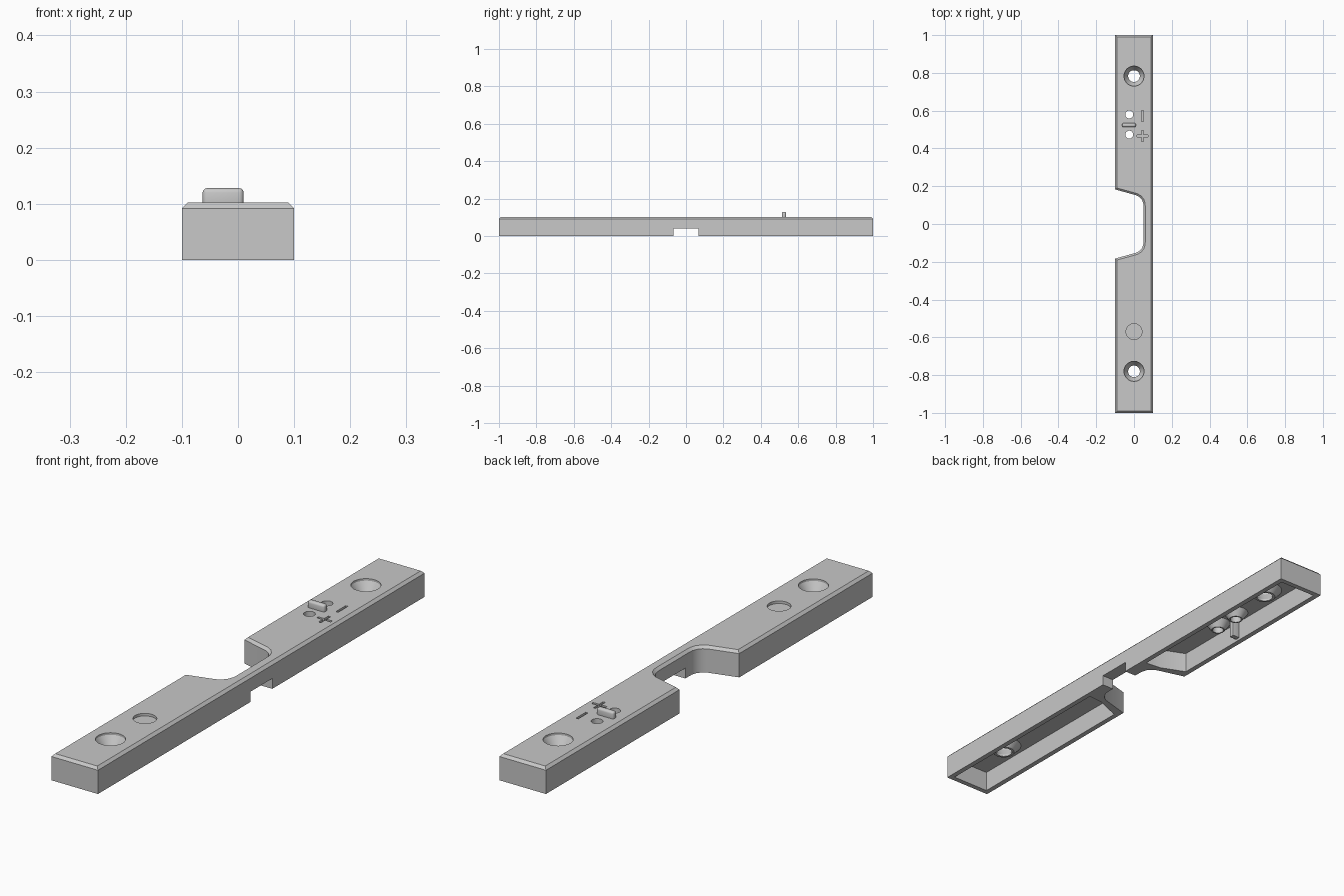
import bpy, bmesh, math
from mathutils import Matrix, Vector
from mathutils.geometry import tessellate_polygon

if "Cube" in bpy.data.objects:
    bpy.data.objects.remove(bpy.data.objects["Cube"])

HEIGHT = 0.102
CEILING = 0.08
CHAMFER = 0.01
grey = bpy.data.materials.new("matte grey")
grey.use_nodes = True
grey.diffuse_color = (0.58, 0.58, 0.58, 1)
grey.node_tree.nodes["Principled BSDF"].inputs["Base Color"].default_value = grey.diffuse_color


def finish(name, bm):
    bmesh.ops.recalc_face_normals(bm, faces=bm.faces)
    mesh = bpy.data.meshes.new(name)
    bm.to_mesh(mesh)
    bm.free()
    mesh.materials.append(grey)
    obj = bpy.data.objects.new(name, mesh)
    bpy.context.collection.objects.link(obj)
    bpy.ops.object.select_all(action="DESELECT")
    obj.select_set(True)
    bpy.context.view_layer.objects.active = obj
    bpy.ops.object.shade_smooth_by_angle(angle=math.radians(30))


def box(name, x0, x1, y0, y1, z0, z1, bevel):
    bm = bmesh.new()
    size = Matrix.Diagonal((x1 - x0, y1 - y0, z1 - z0, 1))
    centre = Matrix.Translation(((x0 + x1) / 2, (y0 + y1) / 2, (z0 + z1) / 2))
    bmesh.ops.create_cube(bm, matrix=centre @ size)
    bmesh.ops.bevel(bm, geom=bm.edges[:], offset=bevel, segments=3,
                    profile=0.5, affect="EDGES")
    finish(name, bm)


bm = bmesh.new()


def ring(outline, z):
    return [bm.verts.new((x, y, z)) for x, y in outline]


def wall(a, b, skip=()):
    n = len(a)
    for i in range(n):
        if i not in skip:
            j = (i + 1) % n
            bm.faces.new((a[i], a[j], b[j], b[i]))


def fill(*loops):
    # Flat face bounded by the first loop, with the others as holes
    verts = [v for loop in loops for v in loop]
    for tri in tessellate_polygon([[v.co for v in loop] for loop in loops]):
        bm.faces.new([verts[i] for i in tri])


def inset(outline, d):
    # Mitred offset towards the inside of a counter-clockwise outline
    result = []
    for i, p in enumerate(outline):
        p = Vector(p)
        a = (p - Vector(outline[i - 1])).normalized()
        b = (Vector(outline[(i + 1) % len(outline)]) - p).normalized()
        na, nb = Vector((-a.y, a.x)), Vector((-b.y, b.x))
        result.append(p + (na + nb) * d / (1 + na.dot(nb)))
    return result


def lathe(x, y, profile):
    # Stack of round rings from the top surface downwards
    turns = [2 * math.pi * i / 40 for i in range(40)]
    rings = [ring([(x + r * math.cos(t), y + r * math.sin(t)) for t in turns], z)
             for r, z in profile]
    for a, b in zip(rings, rings[1:]):
        wall(a, b)
    return rings[0], rings[-1]


def engrave(outline):
    top, floor = ring(outline, HEIGHT), ring(outline, HEIGHT - 0.008)
    wall(top, floor)
    fill(floor)
    return top


# Outer shell with the rounded notch, mirrored front to back
half = [(0.1, 0.067), (0.1, 1), (-0.1, 1), (-0.1, 0.183), (0.012, 0.152), (0.03, 0.142),
        (0.043, 0.126), (0.049, 0.108), (0.05, 0.09), (0.05, 0.067)]
n = len(half)
outline = half + [(x, -y) for x, y in reversed(half)]
base, slot, shoulder = (ring(outline, z) for z in (0, 0.04, HEIGHT - CHAMFER))
rim = ring(inset(outline, CHAMFER), HEIGHT)
wall(base, slot, skip=(n - 1, 2 * n - 1))
wall(slot, shoulder)
wall(shoulder, rim)

# Cable slot under the narrow bridge
bm.faces.new((slot[0], slot[n - 1], slot[n], slot[-1]))
bm.faces.new((base[0], base[n - 1], slot[n - 1], slot[0]))
bm.faces.new((base[n], base[-1], slot[-1], slot[n]))

# Countersunk screw holes and wire holes with tapered bosses below
screw = [(0.053, HEIGHT), (0.053, 0.094), (0.031, 0.06), (0.031, 0.052),
         (0.04, 0.052), (0.066, CEILING)]
wire = [(0.021, HEIGHT), (0.021, 0.05), (0.026, 0.05), (0.047, CEILING)]
rear_holes = [lathe(0, 0.783, screw), lathe(-0.025, 0.58, wire), lathe(-0.025, 0.473, wire)]
front_holes = [lathe(0, -0.78, screw)]

# Hollow underside on both sides of the notch
pocket = [(0.08, 0.98), (-0.08, 0.98), (-0.08, 0.215), (0.015, 0.175), (0.08, 0.168)]
for side, holes, sole in ((1, rear_holes, base[:n]), (-1, front_holes, base[n:])):
    shape = [(x, side * y) for x, y in pocket]
    mouth, roof = ring(shape, 0), ring(shape, CEILING)
    wall(mouth, roof)
    fill(sole, mouth)
    fill(roof, *[bottom for top, bottom in holes])

# Shallow round recess
recess, floor = lathe(0, -0.57, [(0.042, HEIGHT), (0.042, HEIGHT - 0.01)])
fill(floor)

# Engraved polarity marks: a bar, and a cross made by turning one arm
w, l = 0.005, 0.03
minus = engrave([(0.045 + x, 0.572 + y) for x, y in ((-w, -l), (w, -l), (w, l), (-w, l))])
cross = []
for turn in range(4):
    for x, y in ((l, -w), (l, w), (w, w)):
        for _ in range(turn):
            x, y = -y, x
        cross.append((0.045 + x, 0.466 + y))
plus = engrave(cross)

# Top surface around every opening
fill(rim, recess, minus, plus, *[top for top, bottom in rear_holes + front_holes])
finish("mounting_bar", bm)

# Rib inside the pocket and rounded divider tab on top
box("rib", -0.09, -0.05, 0.515, 0.535, 0.01, 0.09, 0.001)
box("divider_tab", -0.063, 0.01, 0.513, 0.535, 0.09, 0.128, 0.008)
